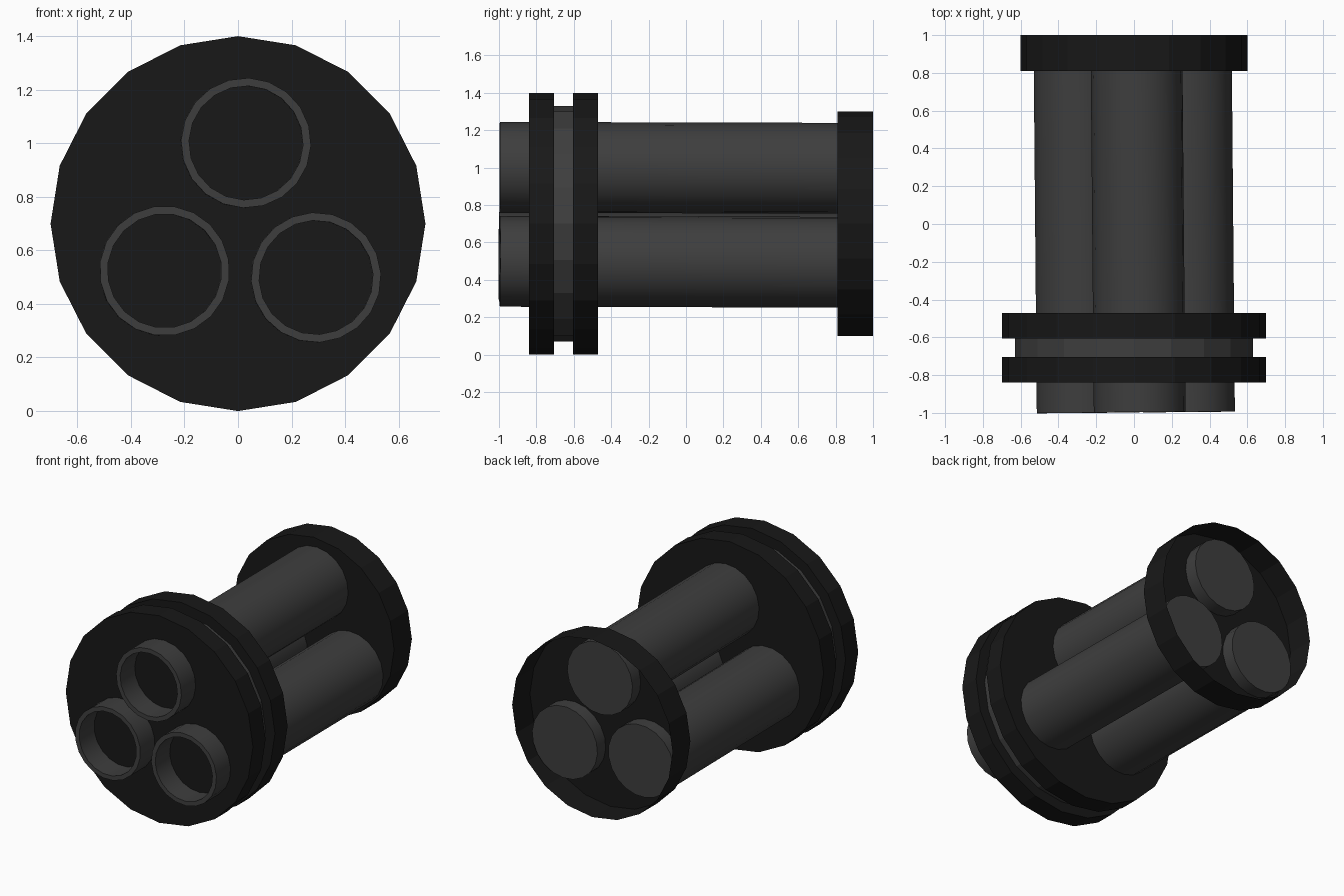
import bpy, bmesh
from math import sin, cos, radians, tau
from mathutils import Matrix, Vector

if "Cube" in bpy.data.objects:
    bpy.data.objects.remove(bpy.data.objects["Cube"])

SIDES = 20


def material(name, value):
    m = bpy.data.materials.new(name)
    m.diffuse_color = (value, value, value, 1)
    m.use_nodes = True
    m.node_tree.nodes["Principled BSDF"].inputs["Base Color"].default_value = m.diffuse_color
    return m


dark = material("black_metal", 0.009)
grey = material("gun_grey", 0.048)


def lathe(name, profile, mat, matrix, cap_start=True, cap_end=True, smooth=False):
    """Revolve (radius, y) points around the Y axis, optionally capping the ends."""
    bm = bmesh.new()
    rings = []
    for r, y in profile:
        rings.append([bm.verts.new((r * sin(tau * i / SIDES), y, r * cos(tau * i / SIDES)))
                      for i in range(SIDES)])
    for a, b in zip(rings, rings[1:]):
        for i in range(SIDES):
            j = (i + 1) % SIDES
            bm.faces.new((a[i], a[j], b[j], b[i]))
    if cap_start:
        bm.faces.new(rings[0])
    if cap_end:
        bm.faces.new(rings[-1])
    bmesh.ops.recalc_face_normals(bm, faces=bm.faces)
    me = bpy.data.meshes.new(name)
    bm.to_mesh(me)
    bm.free()
    me.materials.append(mat)
    ob = bpy.data.objects.new(name, me)
    ob.matrix_world = matrix
    bpy.context.collection.objects.link(ob)
    if smooth:
        bpy.ops.object.select_all(action='DESELECT')
        ob.select_set(True)
        bpy.context.view_layer.objects.active = ob
        bpy.ops.object.shade_smooth_by_angle(angle=radians(30))
    return ob


centre = Matrix.Translation((0, 0, 0.7))

# Front clamp: two dark flanges around a narrower grey core
lathe("front_flange", [(0.7, -0.84), (0.7, -0.705)], dark, centre)
lathe("clamp_core", [(0.63, -0.705), (0.63, -0.605)], grey, centre)
lathe("rear_flange", [(0.7, -0.605), (0.7, -0.47)], dark, centre)

# Rear cup: thin shell, closed towards the barrels, open at the back
lathe("rear_cup", [(0.6, 0.81), (0.6, 1.0)], dark, centre, cap_end=False)

# Three barrels with a slight roll and yaw, hollow at the muzzle
barrel = [(0.213, -0.80), (0.213, -0.997), (0.243, -0.997), (0.243, 0.90)]
cluster = (Matrix.Translation((0.007, 0, 0.672))
           @ Matrix.Rotation(radians(0.5), 4, 'Z')
           @ Matrix.Rotation(radians(-0.15), 4, 'X')
           @ Matrix.Rotation(radians(2.5), 4, 'Y'))
for n in range(3):
    m = cluster @ Matrix.Rotation(tau * n / 3, 4, 'Y') @ Matrix.Translation((0, 0, 0.327))
    lathe(f"barrel_{n + 1}", barrel, grey, m, smooth=True)
